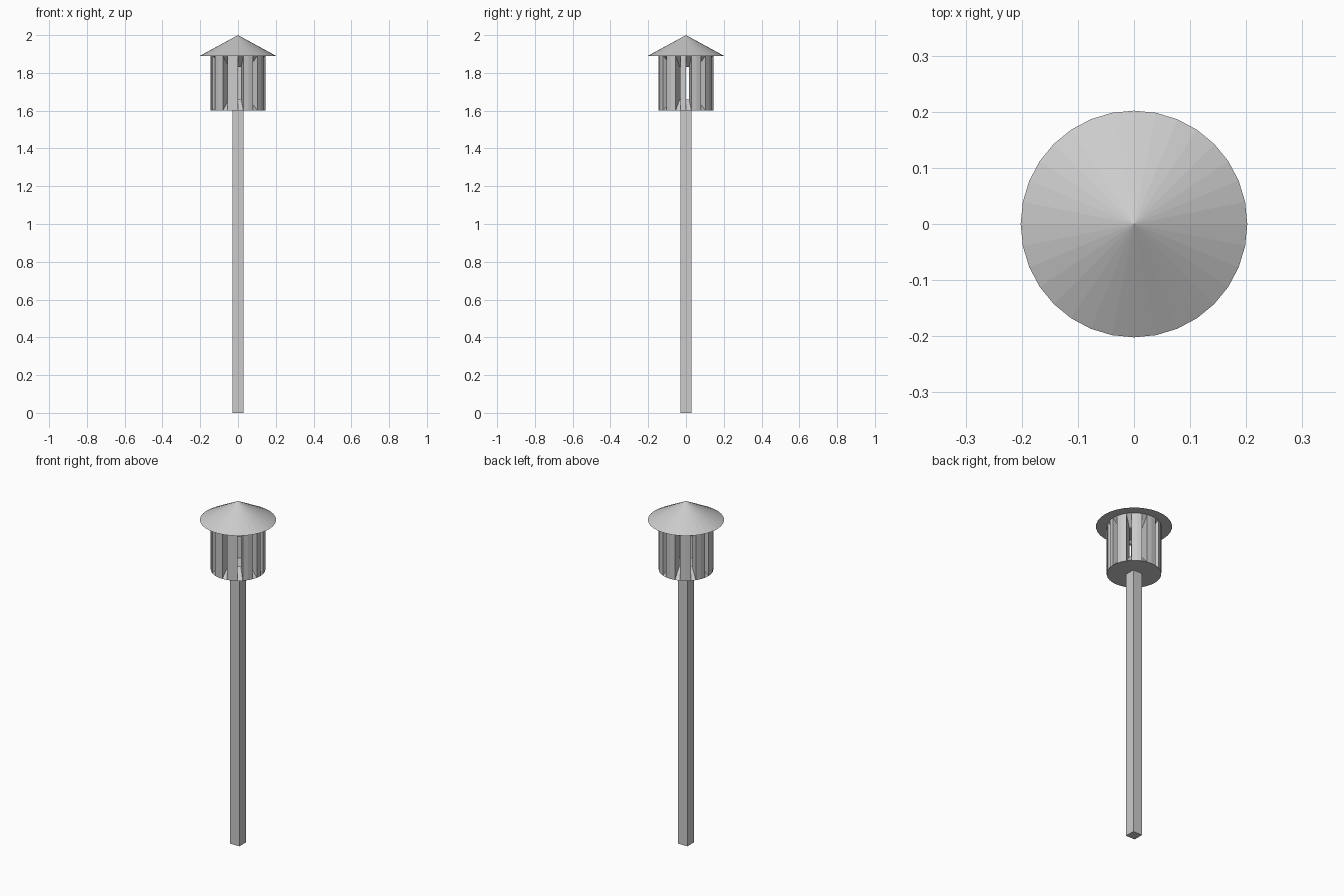
import bpy, bmesh
from math import sin, cos, tau

if "Cube" in bpy.data.objects:
    bpy.data.objects.remove(bpy.data.objects["Cube"])

SIDES = 32
Z0, Z1 = 1.60, 1.89      # housing bottom and top
R = 0.145                # housing radius
MID = (Z0 + Z1) / 2
INNER = 0.6              # slot openings shrink towards the housing centre


def make_object(name, bm):
    bmesh.ops.remove_doubles(bm, verts=bm.verts, dist=1e-5)
    bmesh.ops.recalc_face_normals(bm, faces=bm.faces)
    mesh = bpy.data.meshes.new(name)
    bm.to_mesh(mesh)
    bm.free()
    obj = bpy.data.objects.new(name, mesh)
    bpy.context.collection.objects.link(obj)
    return obj


def ring(bm, r, z):
    return [bm.verts.new((r * cos(tau * i / SIDES), r * sin(tau * i / SIDES), z))
            for i in range(SIDES)]


# Square post
bm = bmesh.new()
bmesh.ops.create_cube(bm, size=1)
for v in bm.verts:
    v.co.x *= 0.06
    v.co.y *= 0.06
    v.co.z = (v.co.z + 0.5) * Z0
make_object("post", bm)

# Slatted round housing: every third side becomes a tapered slot going inwards
bm = bmesh.new()
low, high = ring(bm, R, Z0), ring(bm, R, Z1)
bm.faces.new(low)
bm.faces.new(high)
for i in range(SIDES):
    j = (i + 1) % SIDES
    outer = [low[i], low[j], high[j], high[i]]
    if i % 3:
        bm.faces.new(outer)
        continue
    inner = [bm.verts.new((v.co.x * INNER, v.co.y * INNER,
                           MID + (v.co.z - MID) * INNER)) for v in outer]
    for k in range(4):
        m = (k + 1) % 4
        bm.faces.new((outer[k], outer[m], inner[m], inner[k]))
make_object("lantern_housing", bm)

# Conical roof
bm = bmesh.new()
eave = ring(bm, 0.202, Z1)
tip = bm.verts.new((0, 0, 2.0))
bm.faces.new(eave)
for i in range(SIDES):
    bm.faces.new((eave[i], eave[(i + 1) % SIDES], tip))
make_object("roof", bm)
